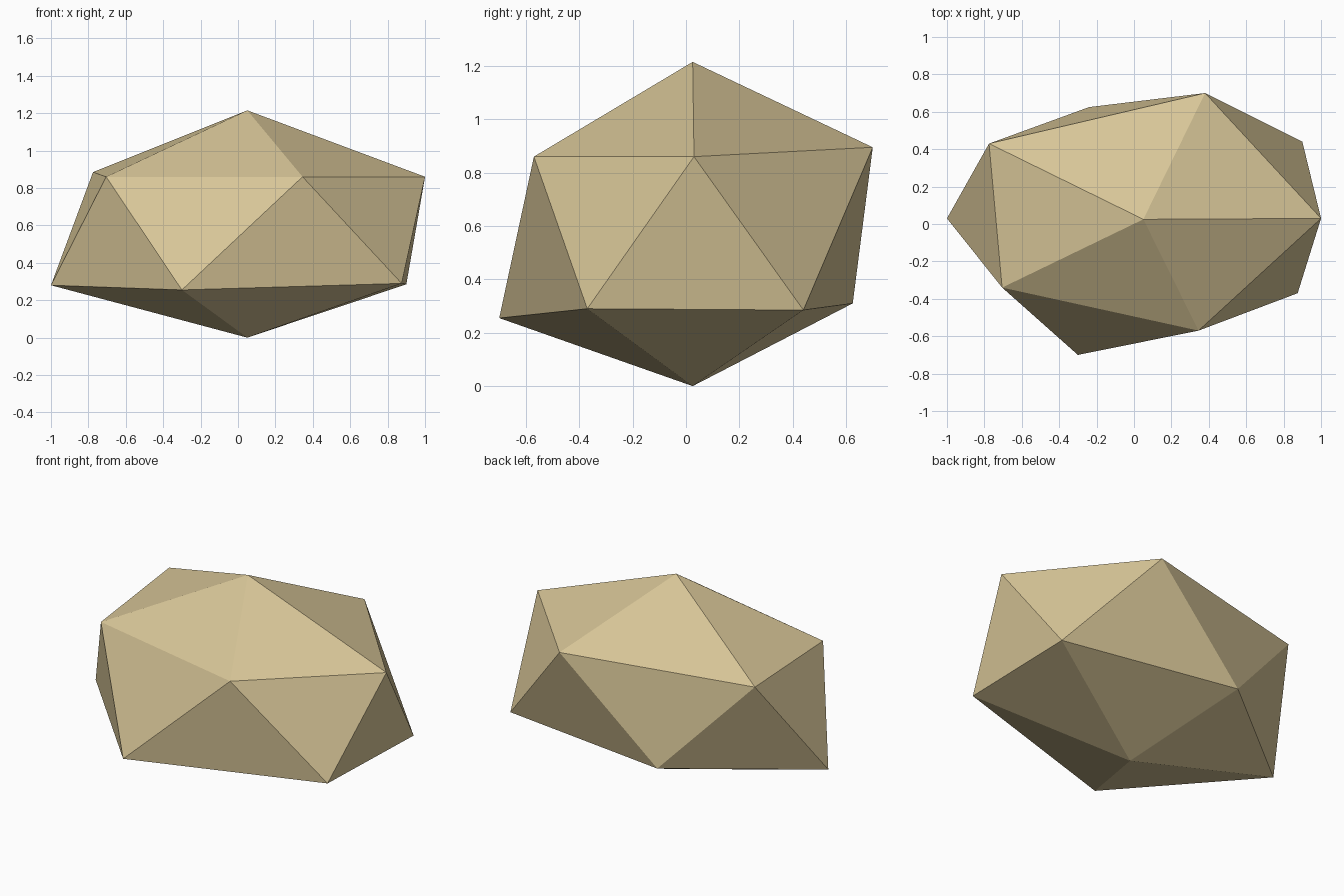
import bpy
import bmesh

cube = bpy.data.objects.get("Cube")
if cube:
    bpy.data.objects.remove(cube, do_unlink=True)

# Sandy stone colour
stone = bpy.data.materials.new("sand_stone")
stone.use_nodes = True
colour = (0.68, 0.56, 0.31, 1.0)
stone.diffuse_color = colour
bsdf = stone.node_tree.nodes["Principled BSDF"]
bsdf.inputs["Base Color"].default_value = colour
bsdf.inputs["Roughness"].default_value = 0.9

# Rock corners: two staggered rings of five between a top and a bottom point
upper_ring = [(1.0, 0.03, 0.86), (0.38, 0.70, 0.895), (-0.775, 0.43, 0.885),
              (-0.705, -0.34, 0.86), (0.345, -0.57, 0.86)]
lower_ring = [(0.90, 0.44, 0.285), (-0.24, 0.625, 0.31), (-1.0, 0.03, 0.28),
              (-0.30, -0.70, 0.255), (0.875, -0.37, 0.29)]

bm = bmesh.new()
top = bm.verts.new((0.05, 0.025, 1.215))
bottom = bm.verts.new((0.05, 0.025, 0.0))
upper = [bm.verts.new(p) for p in upper_ring]
lower = [bm.verts.new(p) for p in lower_ring]

# Cap, zigzag side band and underside
for i in range(len(upper)):
    j = (i + 1) % len(upper)
    bm.faces.new((top, upper[i], upper[j]))
    bm.faces.new((upper[i], lower[i], upper[j]))
    bm.faces.new((lower[i], lower[j], upper[j]))
    bm.faces.new((bottom, lower[j], lower[i]))
bmesh.ops.recalc_face_normals(bm, faces=bm.faces)

mesh = bpy.data.meshes.new("rock")
bm.to_mesh(mesh)
bm.free()
mesh.materials.append(stone)
rock = bpy.data.objects.new("rock", mesh)
bpy.context.collection.objects.link(rock)
